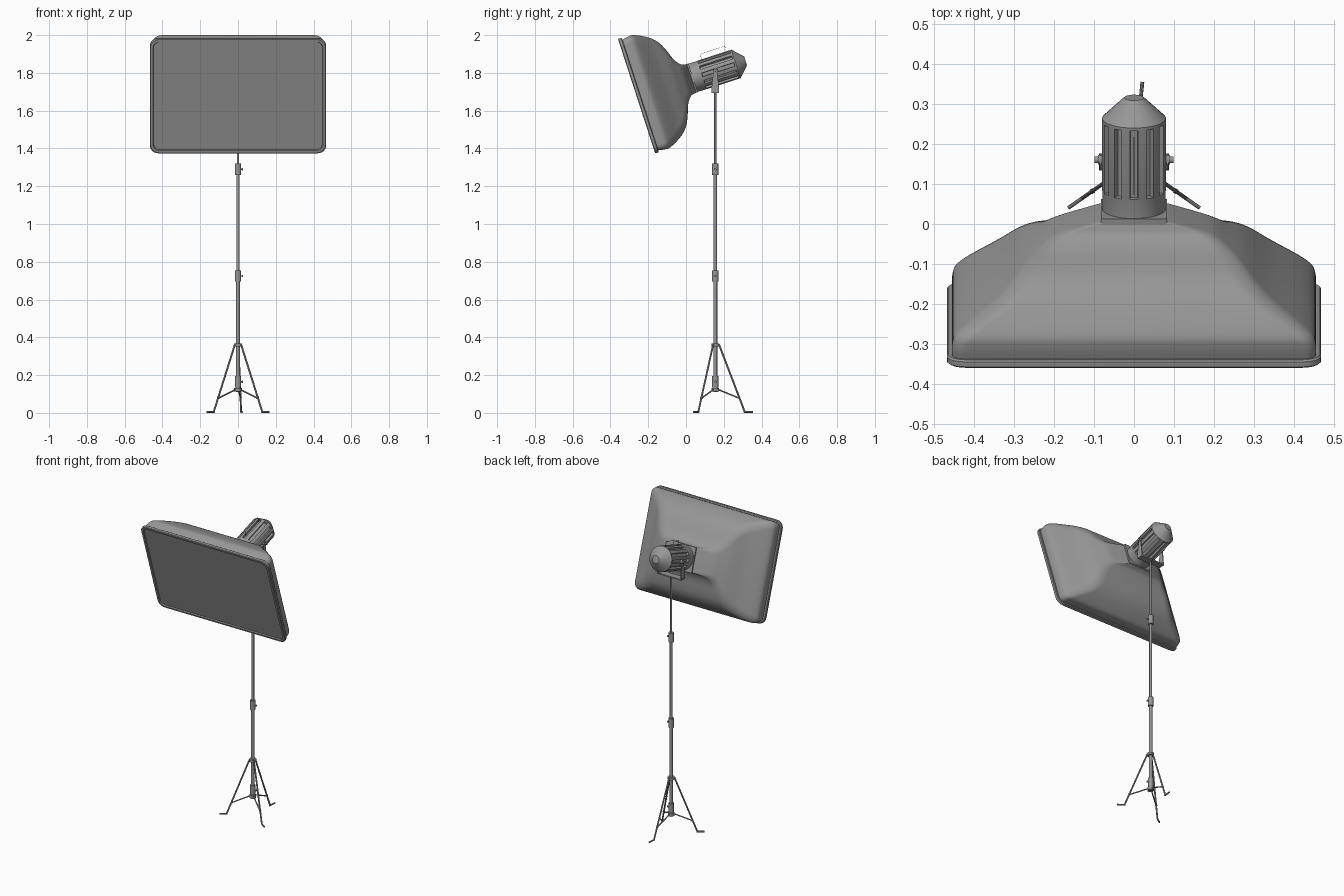
import bpy, bmesh
from math import sin, cos, pi, radians
from mathutils import Vector, Matrix

if "Cube" in bpy.data.objects:
    bpy.data.objects.remove(bpy.data.objects["Cube"])

# tilted head frame: local +y runs from the front panel to the back of the lamp
TILT = Matrix.Translation((0, -0.257, 1.678)) @ Matrix.Rotation(radians(18), 4, 'X')
WORLD = Matrix.Identity(4)
POLE_Y = 0.155

# dark grey used on every part
DARK = bpy.data.materials.new("dark_grey")
DARK.diffuse_color = (0.31, 0.31, 0.31, 1)
DARK.use_nodes = True
DARK.node_tree.nodes["Principled BSDF"].inputs["Base Color"].default_value = DARK.diffuse_color


def finish(name, bm, mat=WORLD, angle=35):
    bmesh.ops.recalc_face_normals(bm, faces=bm.faces[:])
    bm.transform(mat)
    me = bpy.data.meshes.new(name)
    bm.to_mesh(me)
    bm.free()
    me.materials.append(DARK)
    ob = bpy.data.objects.new(name, me)
    bpy.context.collection.objects.link(ob)
    bpy.ops.object.select_all(action='DESELECT')
    ob.select_set(True)
    bpy.context.view_layer.objects.active = ob
    bpy.ops.object.shade_smooth_by_angle(angle=radians(angle))
    return ob


def loft(rings):
    """Skin a list of equal-length point rings and cap both ends."""
    bm = bmesh.new()
    vs = [[bm.verts.new(p) for p in ring] for ring in rings]
    n = len(rings[0])
    bands = [[bm.faces.new((a[i], a[(i + 1) % n], b[(i + 1) % n], b[i])) for i in range(n)]
             for a, b in zip(vs, vs[1:])]
    bm.faces.new(vs[0])
    bm.faces.new(vs[-1])
    bmesh.ops.recalc_face_normals(bm, faces=bm.faces[:])
    return bm, bands


def rounded_rect(d, hw, hh, r, steps=6):
    pts = []
    for k, (sx, sz) in enumerate(((1, 1), (-1, 1), (-1, -1), (1, -1))):
        for i in range(steps + 1):
            a = (k + i / steps) * pi / 2
            pts.append((sx * (hw - r) + r * cos(a), d, sz * (hh - r) + r * sin(a)))
    return pts


def circle(d, r, n, off=0.0):
    return [(r * cos(off + 2 * pi * i / n), d, r * sin(off + 2 * pi * i / n)) for i in range(n)]


def smooth_profile(keys, steps=4):
    """Catmull-Rom through key tuples."""
    k = [Vector(p) for p in keys]
    k = [k[0]] + k + [k[-1]]
    out = []
    for i in range(1, len(k) - 2):
        a, b, c, d = k[i - 1:i + 3]
        for s in range(steps):
            t = s / steps
            out.append(0.5 * (2 * b + (c - a) * t + (2 * a - 5 * b + 4 * c - d) * t * t
                              + (3 * b - a - 3 * c + d) * t ** 3))
    return out + [k[-1]]


def rod(name, p1, p2, r, n=16, mat=WORLD):
    p1, p2 = Vector(p1), Vector(p2)
    bm = bmesh.new()
    rot = (p2 - p1).to_track_quat('Z', 'Y').to_matrix().to_4x4()
    bmesh.ops.create_cone(bm, cap_ends=True, segments=n, radius1=r, radius2=r,
                          depth=(p2 - p1).length,
                          matrix=Matrix.Translation((p1 + p2) / 2) @ rot)
    return finish(name, bm, mat)


def box(name, centre, size, mat=WORLD):
    bm = bmesh.new()
    bmesh.ops.create_cube(bm, size=1, matrix=Matrix.Translation(centre) @ Matrix.Diagonal((*size, 1)))
    return finish(name, bm, mat)


def post(name, z1, z2, r, n=20):
    return rod(name, (0, POLE_Y, z1), (0, POLE_Y, z2), r, n)


# fabric shell of the softbox: depth, half width, half height, corner radius
shell = [(.012, .454, .306, .03), (.05, .453, .314, .035), (.083, .435, .312, .045),
         (.15, .345, .277, .055), (.192, .298, .237, .055), (.217, .27, .19, .05),
         (.242, .235, .125, .04), (.267, .195, .09, .03), (.285, .14, .082, .02),
         (.302, .08, .079, .012)]
bm, _ = loft([rounded_rect(*p) for p in smooth_profile(shell)])
finish("softbox_shell", bm, TILT, 60)

# front rim with the recessed diffuser panel
rim = [(.016, .452, .303, .035), (.016, .464, .315, .045), (.012, .467, .319, .045),
       (-.001, .467, .319, .045), (-.005, .463, .315, .045), (-.005, .45, .303, .035),
       (.002, .447, .3, .033)]
bm, _ = loft([rounded_rect(*p) for p in rim])
finish("diffuser_and_rim", bm, TILT)

# square mounting plate
bm, _ = loft([rounded_rect(d, .083, .08, .004, 2) for d in (.293, .31)])
finish("mounting_plate", bm, TILT)

# lamp body with twelve vent slots and conical back
N = 24
prof = [(.30, .079), (.355, .079), (.36, .08), (.54, .08), (.548, .08), (.596, .031), (.602, .024)]
bm, bands = loft([circle(d, r, N, pi / N) for d, r in prof])
bmesh.ops.inset_individual(bm, faces=bands[2][1::2], thickness=.002, depth=-.014)
finish("lamp_body", bm, TILT, 20)

# thin wire handle on top of the lamp
box("handle_grip", (0, .452, .108), (.003, .14, .0015), TILT)
for d in (.383, .521):
    box("handle_post", (0, d, .092), (.003, .0015, .032), TILT)

# yoke: base, tapered arms and pivot knobs
PIVOT_Z = 1.811
box("yoke_base", (0, POLE_Y, 1.697), (.176, .042, .008))
for s in (-1, 1):
    outline = [(-.021, 1.693), (.021, 1.693), (.018, 1.74), (.007, 1.825), (-.007, 1.825), (-.018, 1.74)]
    bm, _ = loft([[(s * x, POLE_Y + y, z) for y, z in outline] for x in (.081, .086)])
    finish("yoke_arm", bm)
    rod("pivot_knob", (s * .075, POLE_Y + .005, PIVOT_Z), (s * .09, POLE_Y + .005, PIVOT_Z), .012)
    rod("pivot_bolt", (s * .085, POLE_Y + .005, PIVOT_Z), (s * .099, POLE_Y + .005, PIVOT_Z), .008)

# telescoping pole
post("pole_lower", .11, .73, .0105)
post("pole_middle", .72, 1.29, .0085)
post("pole_upper", 1.28, 1.70, .006)

# locking collars with side knobs
for z1, z2 in ((.135, .195), (.695, .755), (1.26, 1.32)):
    post("collar", z1, z2, .0165)
    z = (z1 + z2) / 2
    rod("collar_screw", (.01, POLE_Y, z), (.022, POLE_Y, z), .003, 10)
    rod("collar_knob", (.021, POLE_Y, z), (.027, POLE_Y, z), .006, 12)

# tripod hubs
post("top_hub", .352, .368, .021)
post("bottom_hub", .112, .132, .02)

# legs with flat feet and braces
for deg in (-35, 84, 215):
    a = radians(deg)

    def at(r, z):
        return (r * cos(a), POLE_Y + r * sin(a), z)
    rod("leg", at(.02, .362), at(.157, .005), .005, 10)
    rod("foot", at(.152, .005), at(.201, .005), .005, 10)
    rod("brace", at(.015, .124), at(.127, .078), .004, 8)
    rod("brace_pin", at(.123, .08), at(.132, .08), .0065, 10)
